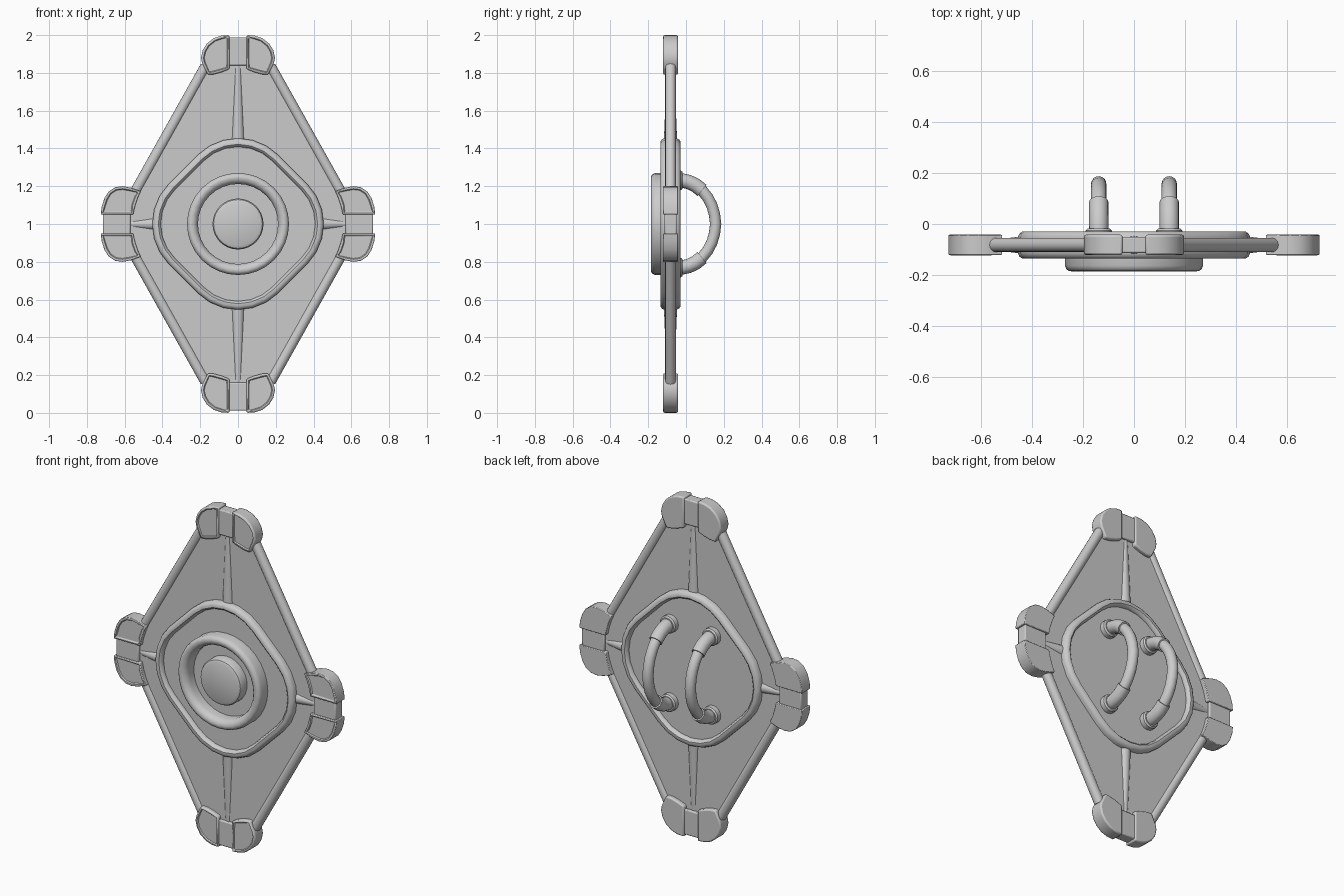
import bpy, bmesh
from math import cos, sin, pi, radians
from mathutils import Vector

if "Cube" in bpy.data.objects:
    bpy.data.objects.remove(bpy.data.objects["Cube"])

YC = -0.082  # mid depth of the shield body


def finish(name, bm, bevel=0, angle=35):
    bmesh.ops.recalc_face_normals(bm, faces=bm.faces[:])
    me = bpy.data.meshes.new(name)
    bm.to_mesh(me)
    bm.free()
    ob = bpy.data.objects.new(name, me)
    bpy.context.collection.objects.link(ob)
    if bevel:
        m = ob.modifiers.new("bevel", 'BEVEL')
        m.width, m.segments = bevel, 2
        m.limit_method, m.angle_limit = 'ANGLE', radians(60)
    bpy.ops.object.select_all(action='DESELECT')
    ob.select_set(True)
    bpy.context.view_layer.objects.active = ob
    bpy.ops.object.shade_smooth_by_angle(angle=radians(angle))
    return ob


def prism(name, pts, y0, y1, bevel=0, rim=0):
    """Outline in x, z extruded in y, with an optional recessed front."""
    bm = bmesh.new()
    f = [bm.verts.new((x, y0, z)) for x, z in pts]
    b = [bm.verts.new((x, y1, z)) for x, z in pts]
    front = bm.faces.new(f)
    bm.faces.new(b[::-1])
    n = len(pts)
    for i in range(n):
        j = (i + 1) % n
        bm.faces.new((f[i], b[i], b[j], f[j]))
    bmesh.ops.recalc_face_normals(bm, faces=bm.faces[:])
    if rim:
        bmesh.ops.inset_region(bm, faces=[front], thickness=rim)
        bmesh.ops.inset_region(bm, faces=[front], thickness=0.005, depth=-0.006)
    return finish(name, bm, bevel)


def bridge(bm, rings, closed):
    n = len(rings[0])
    for k in range(len(rings) if closed else len(rings) - 1):
        a, b = rings[k], rings[(k + 1) % len(rings)]
        for i in range(n):
            j = (i + 1) % n
            bm.faces.new((a[i], a[j], b[j], b[i]))
    if not closed:
        bm.faces.new(rings[0])
        bm.faces.new(rings[-1][::-1])


def lathe(name, profile, corner=0, segs=8, closed=True):
    """Spin (r, y) about the y axis; corner > 0 makes a rounded diamond."""
    bm = bmesh.new()
    rings = []
    for r, y in profile:
        ring = []
        for q in range(4):
            cx, cz = corner * cos(q * pi / 2), corner * sin(q * pi / 2)
            for s in range(segs + (1 if corner else 0)):
                a = q * pi / 2 - pi / 4 + s / segs * pi / 2
                ring.append(bm.verts.new((cx + r * cos(a), y, 1 + cz + r * sin(a))))
        rings.append(ring)
    bridge(bm, rings, closed)
    return finish(name, bm)


def tube(name, path, radii, n=16):
    """Round sweep along a planar path with a radius per point."""
    bm = bmesh.new()
    path = [Vector(p) for p in path]
    rings = []
    side = None
    for k, p in enumerate(path):
        t = (path[min(k + 1, len(path) - 1)] - path[max(k - 1, 0)]).normalized()
        if side is None:
            side = t.orthogonal().normalized()
        side = (side - t * side.dot(t)).normalized()
        up = t.cross(side)
        rings.append([bm.verts.new(p + radii[k] * (side * cos(2 * pi * i / n) + up * sin(2 * pi * i / n)))
                      for i in range(n)])
    bridge(bm, rings, False)
    return finish(name, bm)


# Diamond panel
quarter = [(0.10, 0.95), (0.17, 0.84), (0.57, 0.13), (0.64, 0.05)]
outline = [(sx * x, 1 + sz * z) for sx, sz, pts in (
    (1, 1, quarter), (1, -1, quarter[::-1]), (-1, -1, quarter), (-1, 1, quarter[::-1])) for x, z in pts]
prism("panel", outline, -0.097, -0.067)

# Corner guards, edge rods
tip_cap = [(0.045, 1.0), (0.09, 0.997), (0.13, 0.983), (0.165, 0.955), (0.187, 0.92),
           (0.196, 0.88), (0.19, 0.85), (0.16, 0.79), (0.125, 0.793), (0.085, 0.804), (0.045, 0.82)]
side_cap = [(0.726, 0.05), (0.722, 0.09), (0.708, 0.135), (0.685, 0.172), (0.65, 0.195),
            (0.61, 0.2), (0.57, 0.193), (0.515, 0.173), (0.53, 0.14), (0.545, 0.095), (0.555, 0.05)]
for sx in (1, -1):
    for sz in (1, -1):
        for nm, pts in (("tip_guard", tip_cap), ("side_guard", side_cap)):
            prism(nm, [(sx * x, 1 + sz * z) for x, z in pts], -0.121, -0.042, 0.008, 0.013)
        tube("edge_rod", [(sx * 0.172, YC, 1 + sz * 0.835), (sx * 0.567, YC, 1 + sz * 0.13)], [0.028] * 2)

# Straps between guards, tapered spines
for s in (1, -1):
    prism("tip_strap", [(x, 1 + s * z) for x, z in
                        ((-0.05, 0.84), (0.05, 0.84), (0.05, 0.988), (-0.05, 0.988))], -0.113, -0.05, 0.006)
    prism("side_strap", [(s * x, z) for x, z in
                         ((0.57, 0.945), (0.715, 0.945), (0.715, 1.055), (0.57, 1.055))], -0.113, -0.05, 0.006)
    tube("tip_spine", [(0, YC, 1 + s * 0.42), (0, YC, 1 + s * 0.86)], [0.036, 0.018])
    tube("side_spine", [(s * 0.42, YC, 1), (s * 0.59, YC, 1)], [0.036, 0.015])

# Rounded diamond frame with its inner plate
frame = [(0.302, -0.05), (0.302, -0.115), (0.296, -0.128), (0.284, -0.135), (0.27, -0.135), (0.261, -0.128),
         (0.257, -0.115), (0.257, -0.05), (0.261, -0.037), (0.27, -0.029), (0.284, -0.029), (0.296, -0.037)]
lathe("diamond_frame", frame, 0.152, 6)
lathe("inner_plate", [(0.275, -0.108), (0.275, -0.054)], 0.152, 6, closed=False)

# Round front ring and boss
lathe("front_ring", [(0.27, -0.10), (0.27, -0.163), (0.265, -0.176), (0.255, -0.184), (0.243, -0.185),
                     (0.229, -0.18), (0.218, -0.168), (0.212, -0.15), (0.212, -0.10)])
lathe("boss", [(0.135, -0.10), (0.135, -0.152), (0.129, -0.163), (0.113, -0.17)], closed=False)

# Two arched grips with sleeves and flanges
half = [(-0.06, 0.232), (-0.02, 0.23), (0.015, 0.222), (0.05, 0.206), (0.085, 0.178),
        (0.115, 0.14), (0.137, 0.098), (0.151, 0.05)]
arch = half + [(0.157, 0)] + [(y, -z) for y, z in half[::-1]]
for x in (-0.138, 0.138):
    tube("grip", [(x, y, 1 + z) for y, z in arch], [0.03] * len(arch))
    for s in (1, -1):
        tube("grip_sleeve", [(x, y, 1 + s * z) for y, z in half[:5]], [0.038] * 5)
        tube("grip_flange", [(x, y, 1 + s * 0.231) for y in (-0.06, -0.026, -0.018)], [0.051, 0.051, 0.044])
